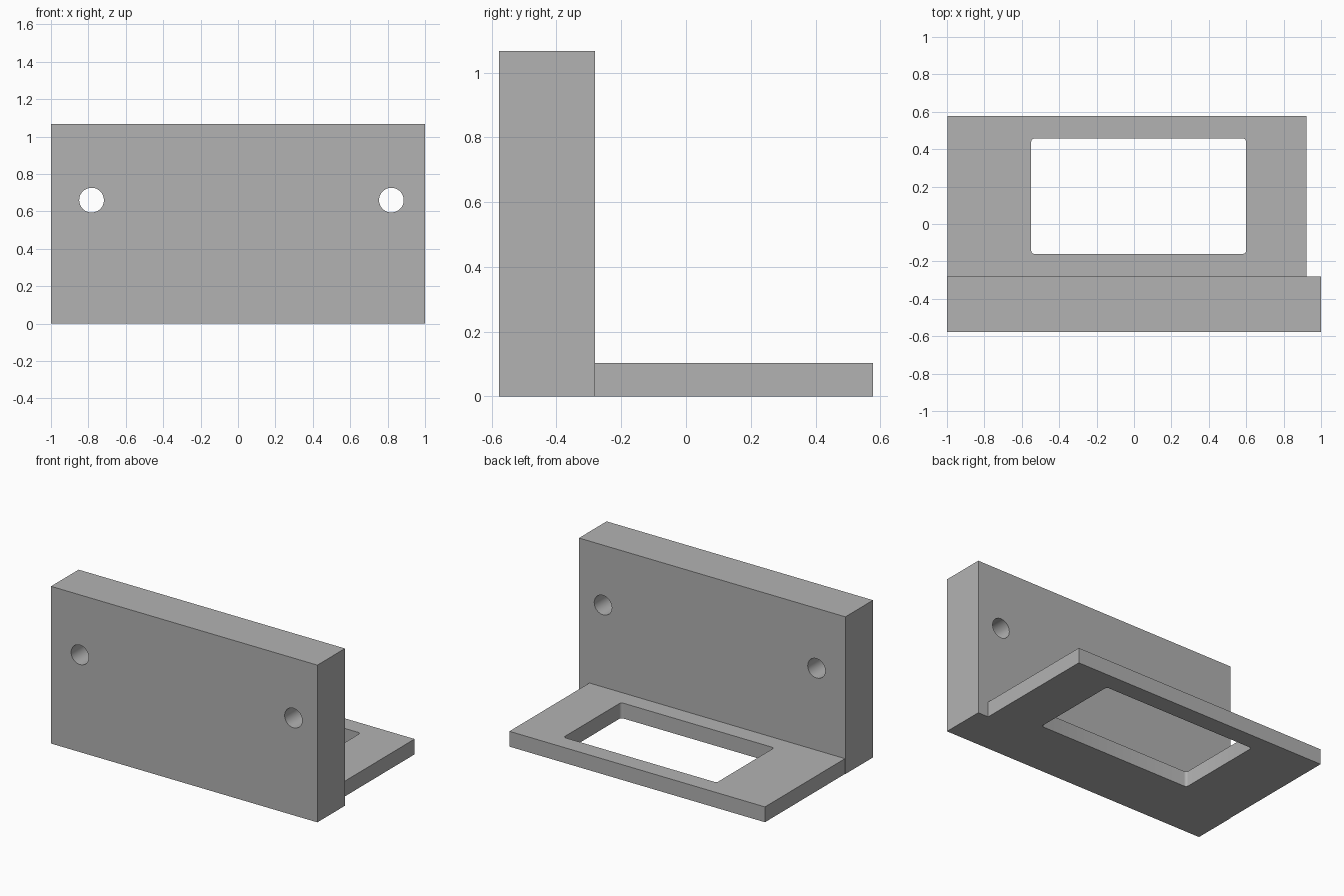
import bpy
import bmesh
import math
from mathutils import Matrix, Vector

if "Cube" in bpy.data.objects:
    bpy.data.objects.remove(bpy.data.objects["Cube"], do_unlink=True)

grey = bpy.data.materials.new("plain grey")
grey.use_nodes = True
colour = (0.448, 0.448, 0.448, 1)
grey.diffuse_color = colour
grey.node_tree.nodes["Principled BSDF"].inputs["Base Color"].default_value = colour


def finish(name, bm):
    mesh = bpy.data.meshes.new(name)
    bm.to_mesh(mesh)
    bm.free()
    mesh.materials.append(grey)
    obj = bpy.data.objects.new(name, mesh)
    bpy.context.collection.objects.link(obj)
    return obj


def box(name, low, high, corner=0):
    """Box between two corners, with optionally rounded upright edges."""
    low, high = Vector(low), Vector(high)
    bm = bmesh.new()
    bmesh.ops.create_cube(bm, size=1, matrix=Matrix.Translation((low + high) / 2)
                          @ Matrix.Diagonal((*(high - low), 1)))
    if corner:
        upright = [e for e in bm.edges
                   if abs(e.verts[0].co.z - e.verts[1].co.z) > 0.01]
        bmesh.ops.bevel(bm, geom=upright, offset=corner, segments=4,
                        profile=0.5, affect='EDGES')
    return finish(name, bm)


def drill(name, x, y, z, radius, depth):
    """Cylinder running front to back."""
    bm = bmesh.new()
    bmesh.ops.create_cone(bm, cap_ends=True, segments=48, radius1=radius,
                          radius2=radius, depth=depth,
                          matrix=Matrix.Translation((x, y, z))
                          @ Matrix.Rotation(math.pi / 2, 4, 'X'))
    return finish(name, bm)


def cut(target, cutter):
    mod = target.modifiers.new("cut", 'BOOLEAN')
    mod.operation = 'DIFFERENCE'
    mod.solver = 'EXACT'
    mod.object = cutter
    bpy.context.view_layer.objects.active = target
    bpy.ops.object.modifier_apply(modifier=mod.name)
    bpy.data.objects.remove(cutter, do_unlink=True)


front, joint, back = -0.577, -0.281, 0.577

# Upright wall with two bolt holes
wall = box("upright_wall", (-1, front, 0), (1, joint, 1.067))
for x in (-0.783, 0.82):
    cut(wall, drill("bolt_hole", x, (front + joint) / 2, 0.66, 0.066, 0.5))

# Base plate with a rectangular window
plate = box("base_plate", (-0.997, joint, 0), (0.922, back, 0.104))
cut(plate, box("window", (-0.55, -0.16, -0.1), (0.6, 0.457, 0.3), 0.018))

# Smooth the round hole walls, keep the edges sharp
bpy.ops.object.select_all(action='DESELECT')
for obj in (wall, plate):
    obj.select_set(True)
bpy.context.view_layer.objects.active = wall
bpy.ops.object.shade_smooth_by_angle(angle=math.radians(30))
